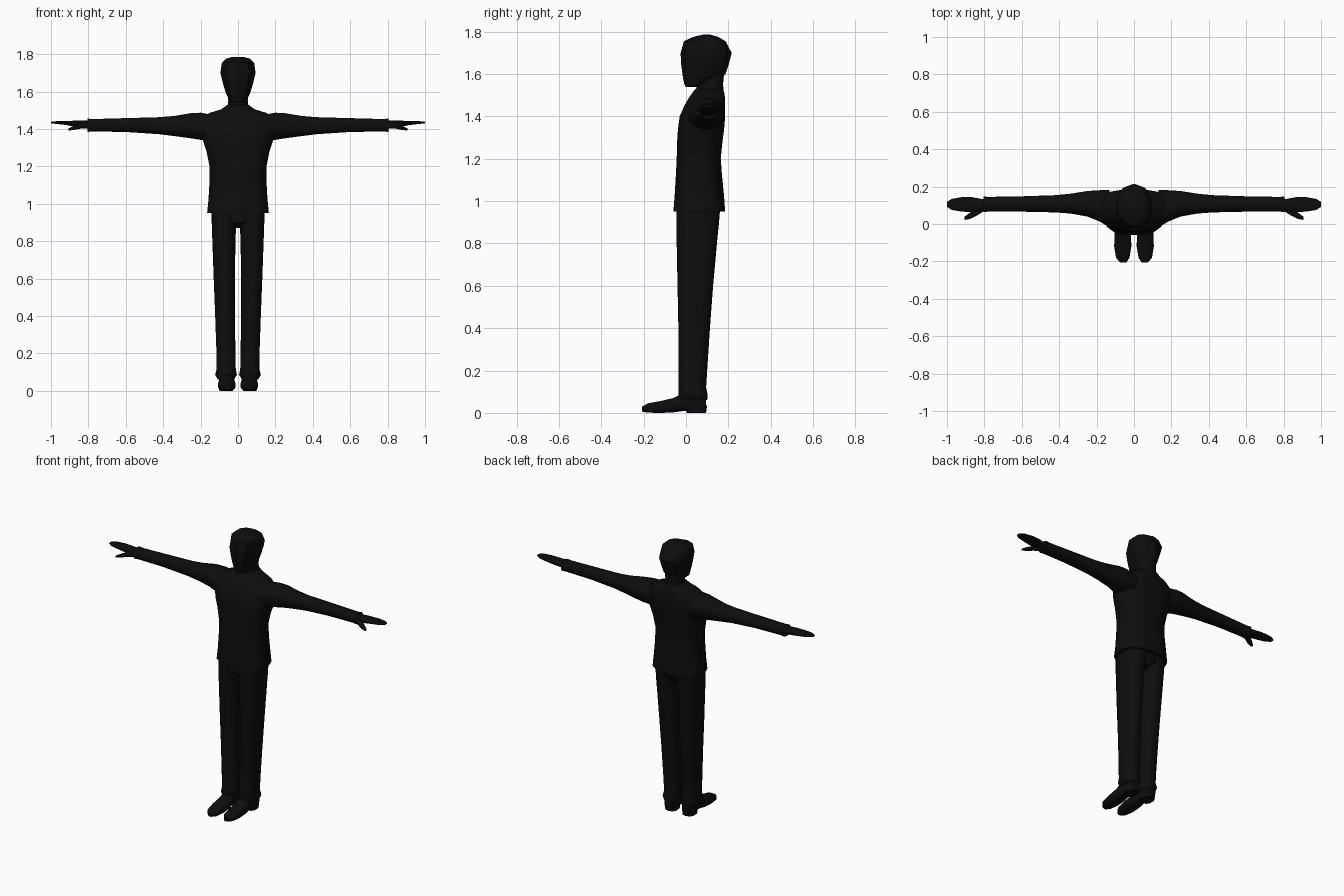
import bpy, bmesh, math
from mathutils import Vector

black = bpy.data.materials.new("soft_black")
black.diffuse_color = (0.004, 0.004, 0.004, 1)


def loft(name, axis, sections, sides=12, power=2.3, caps=True, mirror=False, angle=50):
    """Skin rounded rings; each section is (position, u_min, u_max, v_min, v_max)."""
    bm = bmesh.new()
    rings = []
    for t, u0, u1, v0, v1 in sections:
        ring = []
        for i in range(sides):
            a = 2 * math.pi * (i + 0.5) / sides
            c, s = math.cos(a), math.sin(a)
            # stretch so that the polygon reaches its full box
            k = math.cos(math.pi / sides)
            u = math.copysign(abs(c / k) ** (2 / power), c)
            v = math.copysign(abs(s / k) ** (2 / power), s)
            p = ((u0 + u1) / 2 + u * (u1 - u0) / 2, (v0 + v1) / 2 + v * (v1 - v0) / 2)
            co = {"x": (t, p[0], p[1]), "y": (p[0], t, p[1]), "z": (p[0], p[1], t)}[axis]
            ring.append(bm.verts.new(co))
        rings.append(ring)
    for a, b in zip(rings, rings[1:]):
        for i in range(sides):
            j = (i + 1) % sides
            bm.faces.new((a[i], a[j], b[j], b[i]))
    if caps:
        bm.faces.new(rings[0])
        bm.faces.new(rings[-1])
    bmesh.ops.recalc_face_normals(bm, faces=bm.faces)
    # open tubes still need their normals to point outward
    f = bm.faces[0]
    centre = sum((v.co for v in rings[0]), Vector()) / sides
    if not caps and f.normal.dot(f.calc_center_median() - centre) < 0:
        bmesh.ops.reverse_faces(bm, faces=bm.faces)
    mesh = bpy.data.meshes.new(name)
    bm.to_mesh(mesh)
    bm.free()
    mesh.materials.append(black)
    ob = bpy.data.objects.new(name, mesh)
    bpy.context.collection.objects.link(ob)
    bpy.ops.object.select_all(action="DESELECT")
    ob.select_set(True)
    bpy.context.view_layer.objects.active = ob
    bpy.ops.object.shade_smooth_by_angle(angle=math.radians(angle))
    if mirror:
        ob.modifiers.new("mirror", "MIRROR").use_axis[0] = True
    return ob


# Jacket body, from flared hem to collar
loft("jacket", "z", [
    (0.95, -0.165, 0.165, -0.06, 0.185),
    (1.02, -0.158, 0.158, -0.054, 0.18),
    (1.12, -0.152, 0.152, -0.048, 0.17),
    (1.20, -0.152, 0.152, -0.044, 0.164),
    (1.28, -0.168, 0.168, -0.042, 0.172),
    (1.34, -0.188, 0.188, -0.038, 0.18),
    (1.40, -0.20, 0.20, -0.03, 0.185),
    (1.45, -0.195, 0.195, -0.008, 0.185),
    (1.485, -0.155, 0.155, 0.012, 0.184),
    (1.505, -0.09, 0.09, 0.025, 0.182),
    (1.53, -0.055, 0.055, 0.045, 0.175)], sides=16, power=2.5)

# Sleeves with open cuffs
loft("sleeve", "x", [
    (0.13, -0.01, 0.182, 1.34, 1.475),
    (0.20, 0.02, 0.18, 1.342, 1.487),
    (0.25, 0.04, 0.176, 1.35, 1.485),
    (0.34, 0.056, 0.162, 1.362, 1.470),
    (0.42, 0.062, 0.154, 1.372, 1.463),
    (0.60, 0.066, 0.148, 1.384, 1.458),
    (0.78, 0.066, 0.145, 1.387, 1.453),
    (0.805, 0.064, 0.147, 1.384, 1.456)], power=2.2, caps=False, mirror=True)

# Hands: palm with flat fingers, then the thumb
loft("hand", "x", [
    (0.76, 0.08, 0.13, 1.405, 1.44),
    (0.82, 0.072, 0.135, 1.405, 1.445),
    (0.87, 0.064, 0.144, 1.413, 1.444),
    (0.92, 0.066, 0.144, 1.422, 1.442),
    (0.975, 0.075, 0.134, 1.428, 1.441),
    (1.0, 0.092, 0.118, 1.431, 1.438)], sides=10, mirror=True)
loft("thumb", "x", [
    (0.80, 0.07, 0.11, 1.402, 1.436),
    (0.84, 0.045, 0.085, 1.402, 1.43),
    (0.875, 0.027, 0.062, 1.395, 1.418),
    (0.905, 0.022, 0.04, 1.392, 1.404)], sides=8, mirror=True)

# Neck and faceted head
loft("neck", "z", [
    (1.48, -0.06, 0.06, 0.04, 0.18),
    (1.55, -0.052, 0.052, 0.055, 0.172),
    (1.63, -0.055, 0.055, 0.06, 0.18)], sides=10)
loft("head", "z", [
    (1.54, -0.03, 0.03, 0.0, 0.055),
    (1.555, -0.048, 0.048, -0.006, 0.12),
    (1.60, -0.068, 0.068, -0.012, 0.182),
    (1.65, -0.082, 0.082, -0.018, 0.198),
    (1.70, -0.094, 0.094, -0.02, 0.21),
    (1.755, -0.086, 0.086, -0.005, 0.182),
    (1.775, -0.065, 0.065, 0.035, 0.15),
    (1.786, -0.03, 0.03, 0.08, 0.115)], sides=10, power=2.1, angle=35)

# Trousers: hips and legs
loft("hips", "z", [
    (0.87, -0.08, 0.08, 0.0, 0.11),
    (0.90, -0.138, 0.138, -0.04, 0.152),
    (1.0, -0.142, 0.142, -0.044, 0.165)], sides=14, power=2.6)
loft("trouser_leg", "z", [
    (0.06, 0.022, 0.108, -0.03, 0.10),
    (0.085, 0.006, 0.122, -0.036, 0.102),
    (0.12, 0.012, 0.114, -0.035, 0.095),
    (0.20, 0.014, 0.115, -0.035, 0.10),
    (0.40, 0.016, 0.122, -0.036, 0.113),
    (0.60, 0.016, 0.130, -0.04, 0.128),
    (0.80, 0.014, 0.137, -0.044, 0.146),
    (0.88, 0.010, 0.140, -0.045, 0.154),
    (0.97, 0.0, 0.142, -0.045, 0.162)], power=2.5, mirror=True)

# Shoes and heels
loft("shoe", "y", [
    (-0.207, 0.042, 0.074, 0.006, 0.03),
    (-0.18, 0.024, 0.096, 0.001, 0.045),
    (-0.12, 0.014, 0.106, 0.0, 0.056),
    (-0.06, 0.016, 0.104, 0.002, 0.07),
    (-0.02, 0.022, 0.1, 0.008, 0.09),
    (0.05, 0.026, 0.1, 0.01, 0.10),
    (0.095, 0.036, 0.09, 0.012, 0.09)], sides=12, power=2.7, mirror=True)
loft("heel", "z", [
    (0.0, 0.026, 0.1, 0.005, 0.093),
    (0.035, 0.024, 0.102, 0.0, 0.098)], sides=10, power=2.6, mirror=True)
